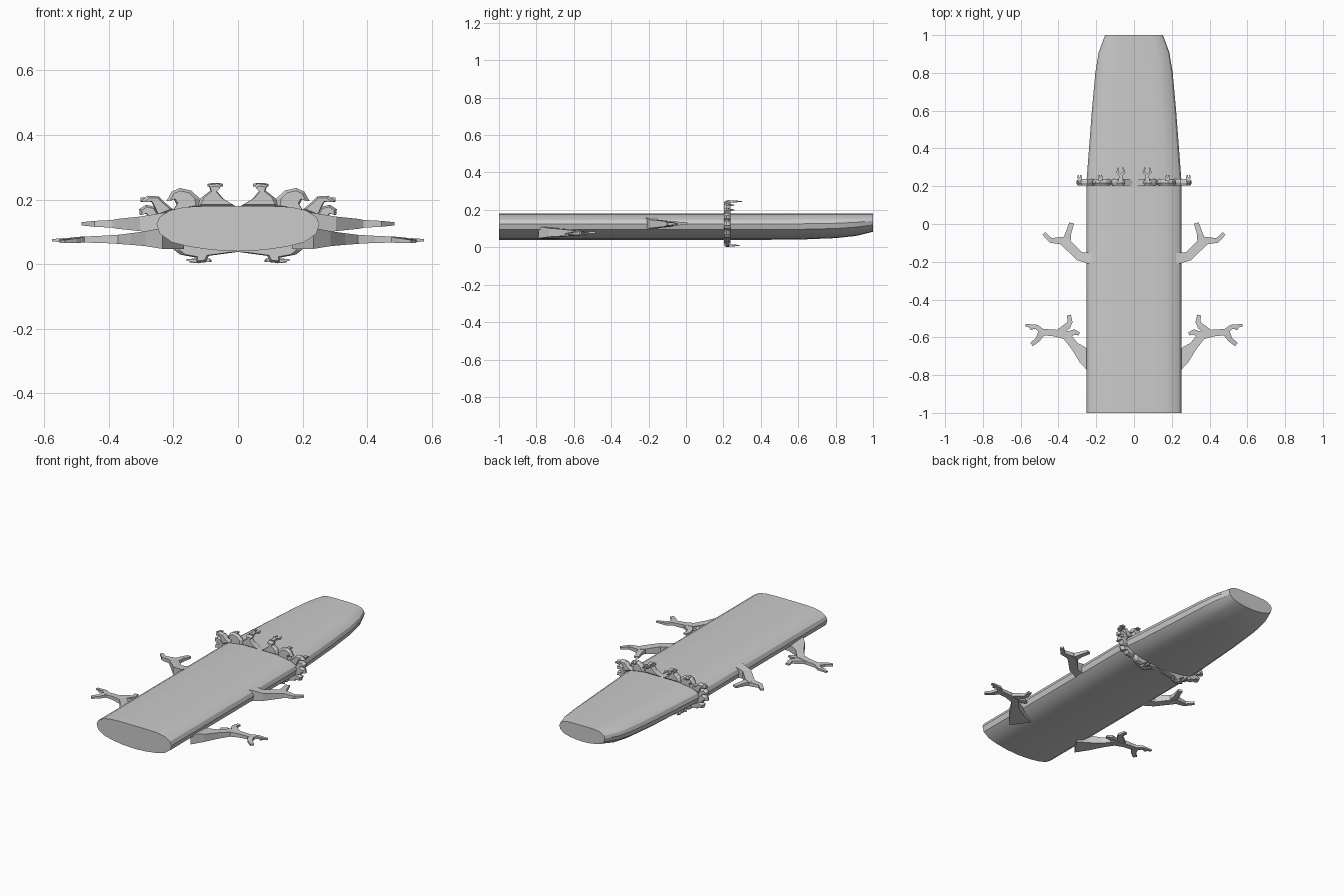
import bpy, bmesh, math
from mathutils import Vector


def make(name, bm, mirror=True, smooth=False):
    bmesh.ops.recalc_face_normals(bm, faces=bm.faces)
    me = bpy.data.meshes.new(name)
    bm.to_mesh(me)
    bm.free()
    ob = bpy.data.objects.new(name, me)
    bpy.context.collection.objects.link(ob)
    if mirror:
        ob.modifiers.new("mirror", 'MIRROR')
    if smooth:
        bpy.ops.object.select_all(action='DESELECT')
        ob.select_set(True)
        bpy.context.view_layer.objects.active = ob
        bpy.ops.object.shade_smooth_by_angle(angle=math.radians(32))
    return ob


def loft(bm, rings):
    vs = [[bm.verts.new(p) for p in r] for r in rings]
    n = len(vs[0])
    for a, b in zip(vs, vs[1:]):
        for i in range(n):
            j = (i + 1) % n
            bm.faces.new((a[i], a[j], b[j], b[i]))
    bm.faces.new(vs[0])
    bm.faces.new(vs[-1])


def limb(bm, path):
    """Four-sided tapering limb; path entries are x, y, z, width, height."""
    rings = []
    for i, (x, y, z, w, h) in enumerate(path):
        a = Vector(path[max(i - 1, 0)][:2])
        b = Vector(path[min(i + 1, len(path) - 1)][:2])
        d = (b - a).normalized()
        s = Vector((-d.y, d.x, 0)) * w / 2
        c, up = Vector((x, y, z)), Vector((0, 0, h / 2))
        rings.append([c + s + up, c - s + up, c - s - up, c + s - up])
    loft(bm, rings)


# Long flattened body, narrowing at the back
half = [(0, .18), (.1, .18), (.165, .177), (.21, .167), (.242, .147), (.252, .125),
        (.243, .095), (.205, .068), (.15, .054), (.08, .044), (0, .04)]
section = half + [(-x, z) for x, z in half[-2:0:-1]]
stations = [(-1, .252, .04), (.22, .252, .04), (.4, .238, .04), (.6, .223, .041),
            (.8, .205, .049), (.91, .187, .061), (1, .153, .083)]
bm = bmesh.new()
loft(bm, [[(x * w / .252, y, .18 - (.18 - z) * (.18 - low) / .14) for x, z in section]
          for y, w, low in stations])
make("body", bm, mirror=False, smooth=True)

# Middle pair of forked branches
bm = bmesh.new()
limb(bm, [(.22, -.185, .125, .06, .07), (.29, -.17, .125, .05, .045),
          (.36, -.1, .125, .05, .03), (.385, -.088, .125, .04, .024),
          (.44, -.087, .125, .026, .018), (.478, -.05, .125, .02, .01)])
limb(bm, [(.36, -.1, .125, .05, .026), (.348, -.05, .127, .03, .02),
          (.33, .005, .127, .026, .012)])
make("middle_branch", bm)

# Front pair of larger branches with several forks
bm = bmesh.new()
limb(bm, [(.2, -.74, .08, .12, .065), (.26, -.7, .079, .085, .046),
          (.315, -.645, .078, .045, .036), (.36, -.59, .077, .045, .028),
          (.42, -.577, .077, .036, .022), (.485, -.572, .076, .034, .018),
          (.515, -.545, .075, .024, .014), (.574, -.536, .074, .014, .008)])
limb(bm, [(.4, -.58, .077, .04, .022), (.352, -.54, .079, .034, .018),
          (.338, -.52, .079, .026, .014), (.345, -.482, .079, .022, .01)])
limb(bm, [(.485, -.57, .076, .04, .018), (.51, -.612, .073, .026, .014),
          (.542, -.638, .07, .022, .01)])
limb(bm, [(.522, -.542, .075, .02, .012), (.55, -.556, .072, .014, .008)])
limb(bm, [(.36, -.59, .076, .036, .022), (.315, -.572, .078, .028, .016),
          (.29, -.582, .078, .018, .01)])
make("front_branch", bm)

# Craggy growths wrapped round the body, as x, z outlines
growths = {
    "top_growth": [(0, .175), (.045, .202), (.065, .226), (.05, .243), (.062, .25),
                   (.092, .246), (.085, .228), (.115, .205), (.13, .175)],
    "upper_growth": [(.115, .175), (.12, .205), (.145, .228), (.18, .236), (.205, .225),
                     (.222, .195), (.2, .203), (.19, .185), (.205, .16)],
    "shoulder_growth": [(.195, .165), (.225, .19), (.245, .21), (.28, .212), (.302, .195),
                        (.27, .196), (.26, .178), (.245, .145)],
    "rim_growth": [(.235, .14), (.258, .178), (.285, .184), (.306, .17), (.304, .152),
                   (.285, .157), (.25, .12)],
    "side_growth": [(.242, .135), (.27, .15), (.3, .14), (.306, .115), (.285, .12),
                    (.275, .1), (.235, .085)],
    "underside_side_growth": [(.25, .1), (.285, .09), (.275, .065), (.25, .07),
                              (.235, .052), (.19, .045), (.18, .07)],
    "bottom_growth": [(0, .046), (0, .038), (.09, .026), (.1, .006), (.13, .003),
                      (.128, .02), (.18, .03), (.2, .046), (.21, .075)],
}
for name, outline in growths.items():
    cx = sum(p[0] for p in outline) / len(outline)
    cz = sum(p[1] for p in outline) / len(outline)
    bm = bmesh.new()
    loft(bm, [[(max(0, cx + (x - cx) * k), y, cz + (z - cz) * k) for x, z in outline]
              for y, k in ((.203, .75), (.217, 1), (.228, .95), (.238, .7))])
    make(name, bm)

# Little forked twigs pointing back from the growths
bm = bmesh.new()
for x, z, size in ((.07, .245, 1), (.178, .225, .45), (.288, .2, .45), (.13, .01, .8)):
    y = .225
    limb(bm, [(x, y, z, .028, .014), (x, y + .04 * size, z, .014, .01)])
    for side in (-1, 1):
        limb(bm, [(x, y + .032 * size, z, .014, .01),
                  (x + side * .018 * size, y + .048 * size, z, .012, .008),
                  (x + side * .012 * size, y + .075 * size, z, .006, .004)])
limb(bm, [(.095, .22, .012, .016, .01), (.085, .25, .01, .006, .005)])
limb(bm, [(.12, .222, .008, .022, .012), (.16, .222, .014, .008, .006)])
make("twigs", bm)
